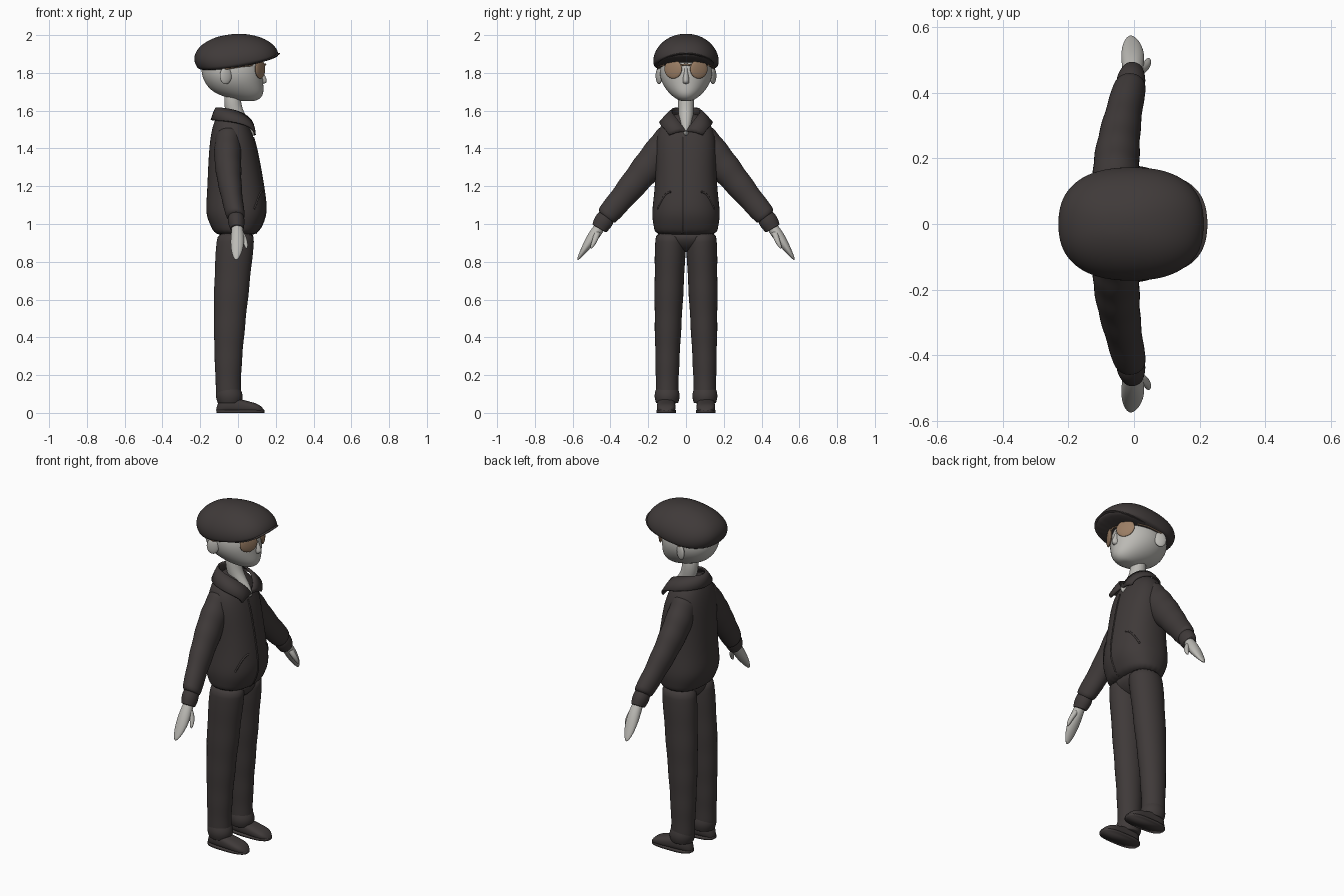
import bpy, bmesh, math
from mathutils import Vector
from mathutils.bvhtree import BVHTree

if "Cube" in bpy.data.objects:
    bpy.data.objects.remove(bpy.data.objects["Cube"])


def material(name, rgb):
    result = bpy.data.materials.new(name)
    result.use_nodes = True
    result.diffuse_color = (*rgb, 1)
    shader = result.node_tree.nodes["Principled BSDF"]
    shader.inputs["Base Color"].default_value = (*rgb, 1)
    return result


CLOTH = material("dark cloth", (.05, .042, .041))
SKIN = material("pale skin", (.5, .49, .46))
LENS = material("tan lens", (.33, .21, .13))
AXIS_X, AXIS_Y, AXIS_Z = Vector((1, 0, 0)), Vector((0, 1, 0)), Vector((0, 0, 1))
SIDES = (("left", 1), ("right", -1))


def mix(start, end, t):
    return start + (end - start) * t


def link(name, data, mat):
    data.materials.append(mat)
    obj = bpy.data.objects.new(name, data)
    bpy.context.collection.objects.link(obj)
    return obj


def finish(name, bm, mat, levels):
    bmesh.ops.recalc_face_normals(bm, faces=bm.faces[:])
    for face in bm.faces:
        face.smooth = True
    mesh = bpy.data.meshes.new(name)
    bm.to_mesh(mesh)
    bm.free()
    obj = link(name, mesh, mat)
    if levels:
        smooth = obj.modifiers.new("smooth", "SUBSURF")
        smooth.levels = smooth.render_levels = levels
    return obj


def superellipse(angle, power):
    """Unit point on a rounded square outline."""
    return [math.copysign(abs(f(angle)) ** (2 / power), f(angle)) for f in (math.cos, math.sin)]


def loft(name, rings, mat, side=AXIS_X, up=None, power=2, levels=2, warp=None):
    """Skin rings given as (centre, half size along side, other half size)."""
    bm = bmesh.new()
    count = 24
    loops = []
    for i, (centre, along, across) in enumerate(rings):
        ahead = rings[min(i + 1, len(rings) - 1)][0]
        behind = rings[max(i - 1, 0)][0]
        other = (up or ahead - behind).cross(side).normalized()
        loop = []
        for k in range(count):
            u, v = superellipse(math.tau * k / count, power)
            point = centre + side * (u * along) + other * (v * across)
            loop.append(bm.verts.new(warp(point) if warp else point))
        loops.append(loop)
    for low, high in zip(loops, loops[1:]):
        for k in range(count):
            bm.faces.new((low[k - 1], low[k], high[k], high[k - 1]))
    bm.faces.new(loops[0])
    bm.faces.new(loops[-1])
    return finish(name, bm, mat, levels)


def stack(name, rows, mat, power=2):
    """Upright loft on the middle plane from (height, x, half depth, half width)."""
    rings = [(Vector((x, 0, z)), depth, width) for z, x, depth, width in rows]
    return loft(name, rings, mat, up=AXIS_Z, power=power)


def limb(name, flip, points, sizes, mat, bulge=0, fold=0, round_tip=False):
    """Tapered tube along a bent path, with optional bulge, cloth folds and round tip."""
    start, bend, end = [Vector((x, y * flip, z)) for x, y, z in points]
    steps = 20
    rings = []
    for i in range(steps + 1):
        t = i / steps
        ease = t * t * (3 - 2 * t)
        swell = 1 + bulge * math.sin(math.pi * t) + fold * math.sin(t * 30)
        if round_tip:
            swell *= max(.2, math.sqrt(1 - t ** 5))
        centre = mix(mix(start, bend, t), mix(bend, end, t), t)
        along, across = [mix(a, b, ease) * swell for a, b in zip(*sizes)]
        rings.append((centre, along, across))
    return loft(name, rings, mat, levels=1)


def dome(name, centre, radii, lowest, lean, droop):
    """Cap-like ellipsoid, cut flat below, tilted up in front and drooping at the sides."""
    def warp(point):
        return point + AXIS_Z * (.17 * point.x - droop * point.y ** 2)

    rings = []
    steps = 9
    for i in range(steps):
        angle = mix(lowest, math.pi / 2 - .15, i / (steps - 1))
        rise, spread = math.sin(angle), math.cos(angle)
        point = Vector(centre) + AXIS_Z * (radii[2] * rise) - AXIS_X * (lean * rise)
        rings.append((point, radii[0] * spread, radii[1] * spread))
    return loft(name, rings, CLOTH, up=AXIS_Z, power=2.4, warp=warp)


def blob(name, location, scale, mat, turn=0):
    bm = bmesh.new()
    bmesh.ops.create_uvsphere(bm, u_segments=24, v_segments=14, radius=1)
    obj = finish(name, bm, mat, 0)
    obj.location, obj.scale, obj.rotation_euler.z = location, scale, turn


def cord(name, points, radius, mat):
    curve = bpy.data.curves.new(name, "CURVE")
    curve.dimensions = "3D"
    curve.bevel_depth, curve.bevel_resolution = radius, 2
    curve.use_fill_caps = True
    spline = curve.splines.new("POLY")
    spline.points.add(len(points) - 1)
    for target, point in zip(spline.points, points):
        target.co = (*point, 1)
    link(name, curve, mat)


# Jacket body, narrowing to its hem and neck
jacket = stack("jacket", [
    (.935, -.01, .11, .165), (.98, -.01, .13, .17), (1.05, -.01, .165, .185),
    (1.15, -.01, .155, .17), (1.3, -.02, .14, .16), (1.45, -.03, .12, .165),
    (1.54, -.04, .09, .13), (1.59, -.05, .05, .06),
], CLOTH, power=2.3)
bpy.context.view_layer.update()
jacket_surface = BVHTree.FromObject(jacket, bpy.context.evaluated_depsgraph_get())


def on_jacket(y, z):
    hit = jacket_surface.ray_cast(Vector((1, y, z)), -AXIS_X)[0]
    return hit if hit else Vector((0, y, z))


# Front closure and slanted pocket welts lie on the jacket
fractions = [i / 16 for i in range(17)]
cord("jacket_closure", [on_jacket(-.02, mix(.95, 1.46, t)) for t in fractions], .005, CLOTH)
for tag, flip in SIDES:
    welt = [on_jacket(flip * mix(.08, .15, t), 1.17 - .09 * t * t) for t in fractions]
    cord(tag + "_pocket_welt", welt, .005, CLOTH)

# Folded collar, swept from the nape round to a pointed front on each side
bm = bmesh.new()
strips = []
for t in fractions:
    drop = t ** 3
    swing, reach = math.cos(math.pi * t), math.sin(math.pi * t)
    upper = Vector((-.015 - .1 * swing, .075 * reach, 1.615 - .125 * drop))
    lower = Vector((-.025 - .115 * swing, .125 * reach + .09 * drop, 1.55 - .08 * drop))
    middle = mix(upper, lower, .5) + AXIS_Z * .005
    strips.append([bm.verts.new(point) for point in (upper, middle, lower)])
for here, there in zip(strips, strips[1:]):
    for k in range(2):
        bm.faces.new((here[k], here[k + 1], there[k + 1], there[k]))
collar = finish("collar", bm, CLOTH, 0)
mirror = collar.modifiers.new("mirror", "MIRROR")
mirror.use_axis = (False, True, False)
thicken = collar.modifiers.new("thicken", "SOLIDIFY")
thicken.thickness, thicken.offset = .01, 0

# Neck with the bare wedge inside the open collar, then head and face
stack("neck", [
    (1.46, .06, .045, .01), (1.53, .02, .06, .035), (1.6, -.03, .045, .042), (1.72, -.03, .045, .045),
], SKIN)
stack("head", [
    (1.65, .05, .035, .025), (1.66, .045, .07, .05), (1.69, .005, .135, .09), (1.75, -.025, .158, .135),
    (1.83, -.035, .17, .147), (1.92, -.04, .12, .1),
], SKIN)
stack("nose", [(1.74, .12, .01, .01), (1.75, .125, .037, .022), (1.8, .115, .02, .012), (1.86, .1, .02, .01)], SKIN)
blob("upper_lip", (.116, 0, 1.705), (.016, .022, .006), SKIN)
blob("lower_lip", (.115, 0, 1.694), (.016, .02, .006), SKIN)

# Ears and sunglasses
for tag, flip in SIDES:
    blob(tag + "_ear", (-.065, flip * .143, 1.785), (.034, .013, .045), SKIN, -flip * .4)
    blob(tag + "_lens", (.117, flip * .068, 1.82), (.012, .053, .05), LENS, flip * .5)
    cord(tag + "_temple", [(.075, flip * .118, 1.84), (.02, flip * .143, 1.835), (-.07, flip * .15, 1.82)], .004, LENS)
cord("glasses_bridge", [(.138, -.03, 1.84), (.145, 0, 1.845), (.138, .03, 1.84)], .005, LENS)

# Flat cap: crown over a thin drooping brim
dome("cap_crown", (-.008, 0, 1.883), (.22, .176, .13), -.35, .055, .6)
dome("cap_brim", (.06, 0, 1.866), (.168, .155, .014), -.9, 0, 1.4)

# Trouser seat joining both legs
stack("trouser_seat", [(.85, -.01, .03, .04), (.9, -.01, .09, .15), (.97, -.01, .1, .163)], CLOTH, power=2.4)


def shoe_rings(flip):
    """Heel to toe, lowering and widening, rounded at both ends."""
    steps = 12
    rings = []
    for i in range(steps + 1):
        t = i / steps
        rounding = max(.3, math.sqrt(1 - abs(2 * t - 1) ** 5))
        height = mix(.048, .025, t * t * (3 - 2 * t)) * rounding
        centre = Vector((mix(-.116, .14, t), flip * .105, height))
        rings.append((centre, mix(.045, .053, t) * rounding, height))
    return rings


for tag, flip in SIDES:
    # Sleeve, gathered cuff, mitten-like hand and thumb
    limb(tag + "_sleeve", flip, [(-.05, .07, 1.47), (-.07, .2, 1.3), (-.01, .43, 1.03)],
         [(.068, .08), (.05, .058)], CLOTH, bulge=.15, fold=.025)
    limb(tag + "_cuff", flip, [(-.01, .42, 1.04), (-.01, .44, 1.01), (-.005, .46, .975)],
         [(.04, .045), (.036, .042)], CLOTH, bulge=.15)
    limb(tag + "_hand", flip, [(-.005, .445, 1), (0, .51, .91), (-.01, .574, .81)],
         [(.026, .026), (.027, .014)], SKIN, bulge=.35, round_tip=True)
    limb(tag + "_thumb", flip, [(.01, .47, .96), (.04, .475, .92), (.045, .505, .87)],
         [(.017, .017), (.012, .012)], SKIN, round_tip=True)
    # Trouser leg with a bunched ankle
    limb(tag + "_trouser_leg", flip, [(-.05, .1, .07), (-.06, .1, .4), (-.01, .08, .96)],
         [(.066, .06), (.1, .082)], CLOTH, fold=.015)
    limb(tag + "_trouser_hem", flip, [(-.045, .1, .05), (-.045, .1, .09), (-.05, .1, .13)],
         [(.062, .058), (.062, .058)], CLOTH, bulge=.15)
    # Shoe upper on a flat sole
    loft(tag + "_shoe", shoe_rings(flip), CLOTH, side=AXIS_Y, up=AXIS_X, power=2.6)
    sole = [(Vector((.012, flip * .105, z)), .127, .052) for z in (0, .014)]
    loft(tag + "_sole", sole, CLOTH, up=AXIS_Z, power=2.8, levels=0)
